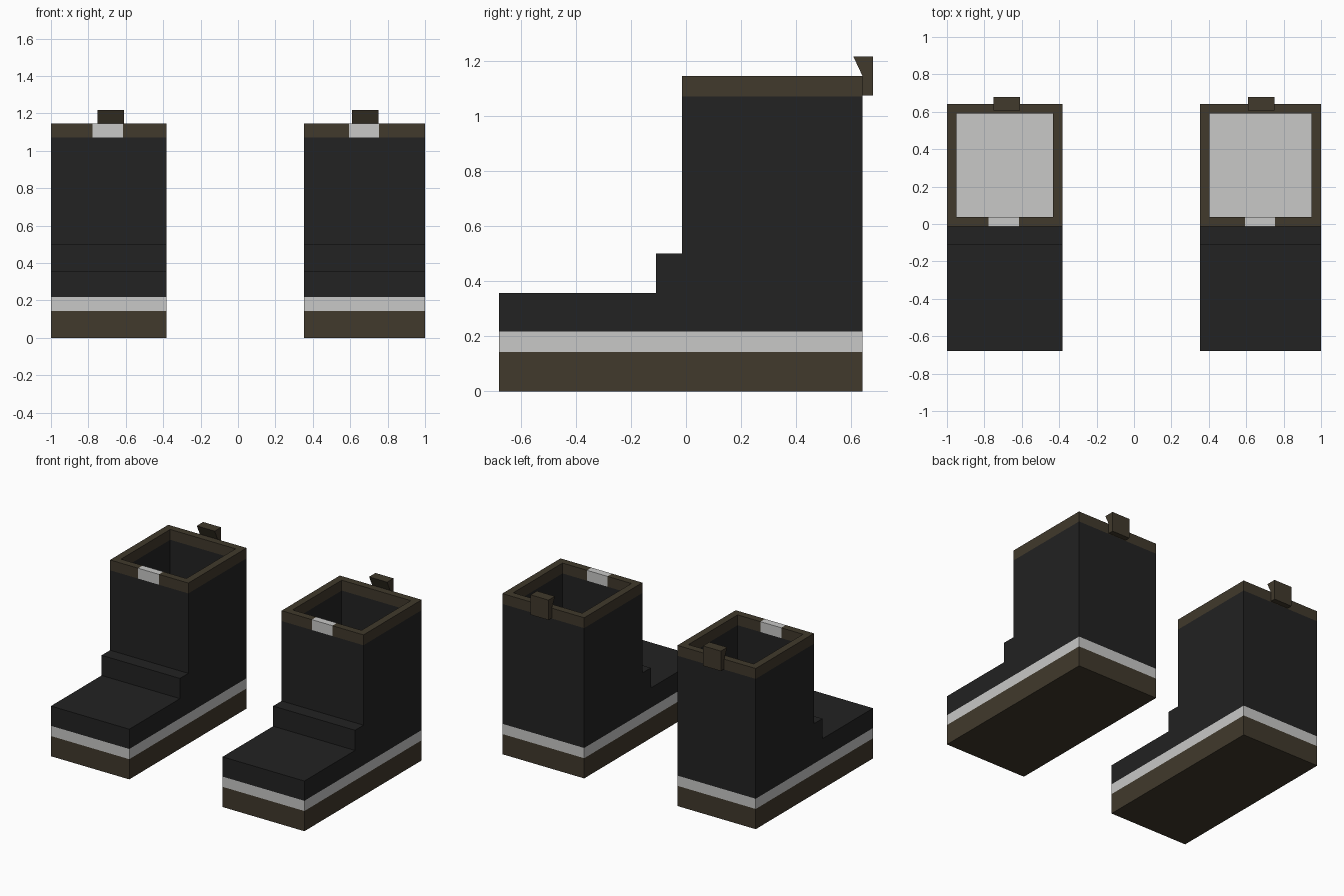
import bpy, bmesh

if "Cube" in bpy.data.objects:
    bpy.data.objects.remove(bpy.data.objects["Cube"])

def material(name, rgb):
    m = bpy.data.materials.new(name)
    m.diffuse_color = (*rgb, 1)
    m.use_nodes = True
    m.node_tree.nodes["Principled BSDF"].inputs["Base Color"].default_value = m.diffuse_color
    return m

BLACK = material("black leather", (0.016, 0.016, 0.016))
OLIVE = material("dark olive", (0.052, 0.041, 0.025))
WHITE = material("off white", (0.58, 0.58, 0.57))

# Shared heights and depths
FRONT, BACK = -0.68, 0.642
SOLE, MID, CUFF, TOP = 0.144, 0.217, 1.072, 1.146
WALL = 0.072

def prism(profile, x0, x1):
    """Extrude a (y, z) profile along x."""
    bm = bmesh.new()
    face = bm.faces.new([bm.verts.new((x0, y, z)) for y, z in profile])
    ext = bmesh.ops.extrude_face_region(bm, geom=[face])
    bmesh.ops.translate(bm, vec=(x1 - x0, 0, 0),
                        verts=[v for v in ext["geom"] if isinstance(v, bmesh.types.BMVert)])
    bmesh.ops.recalc_face_normals(bm, faces=bm.faces)
    return bm

def finish(bm, name, mats):
    me = bpy.data.meshes.new(name)
    bm.to_mesh(me)
    bm.free()
    for m in mats:
        me.materials.append(m)
    ob = bpy.data.objects.new(name, me)
    bpy.context.collection.objects.link(ob)

def rect(y0, y1, z0, z1):
    return [(y0, z0), (y1, z0), (y1, z1), (y0, z1)]

def boot(side, x0, x1, strip, tab):
    # Sole and midsole
    finish(prism(rect(FRONT, BACK, 0, SOLE), x0, x1), side + "_sole", [OLIVE])
    finish(prism(rect(FRONT, BACK, SOLE, MID), x0, x1), side + "_midsole", [WHITE])

    # Upper: stepped profile, hollowed from the top
    bm = prism([(FRONT, MID), (BACK, MID), (BACK, TOP), (-0.014, TOP),
                (-0.014, 0.502), (-0.109, 0.502), (-0.109, 0.358), (FRONT, 0.358)], x0, x1)
    top = max(bm.faces, key=lambda f: f.calc_center_median().z)
    bmesh.ops.inset_region(bm, faces=[top], thickness=WALL)
    ext = bmesh.ops.extrude_face_region(bm, geom=[top])
    bmesh.ops.translate(bm, vec=(0, 0, MID + 0.004 - TOP),
                        verts=[v for v in ext["geom"] if isinstance(v, bmesh.types.BMVert)])
    if top.is_valid:
        bmesh.ops.delete(bm, geom=[top], context="FACES_ONLY")

    # Cut lines for the cuff and the tongue strip
    for co, no in (((0, 0, CUFF), (0, 0, 1)),
                   ((strip[0], 0, 0), (1, 0, 0)), ((strip[1], 0, 0), (1, 0, 0))):
        bmesh.ops.bisect_plane(bm, geom=bm.verts[:] + bm.edges[:] + bm.faces[:],
                               plane_co=co, plane_no=no, dist=1e-5)
    bm.normal_update()

    # Colours: black outside, olive cuff and lining, white tongue and insole
    e = 0.003
    for f in bm.faces:
        c = f.calc_center_median()
        inside = (x0 + WALL - e < c.x < x1 - WALL + e and
                  -0.014 + WALL - e < c.y < BACK - WALL + e and c.z > MID + 0.002)
        if inside and f.normal.z > 0.5 and c.z < 0.3:
            f.material_index = 2
        elif inside or c.z > CUFF + e:
            tongue = strip[0] < c.x < strip[1] and c.y < -0.014 + WALL + e
            f.material_index = 2 if tongue else 1
    finish(bm, side + "_upper", [BLACK, OLIVE, WHITE])

    # Pull tab at the back of the cuff
    finish(prism([(BACK, 1.076), (0.68, 1.076), (0.68, 1.218),
                  (0.608, 1.218), (BACK, TOP)], *tab), side + "_pull_tab", [OLIVE])

boot("left", -1.0, -0.382, (-0.778, -0.614), (-0.751, -0.61))
boot("right", 0.354, 1.0, (0.593, 0.755), (0.609, 0.751))
